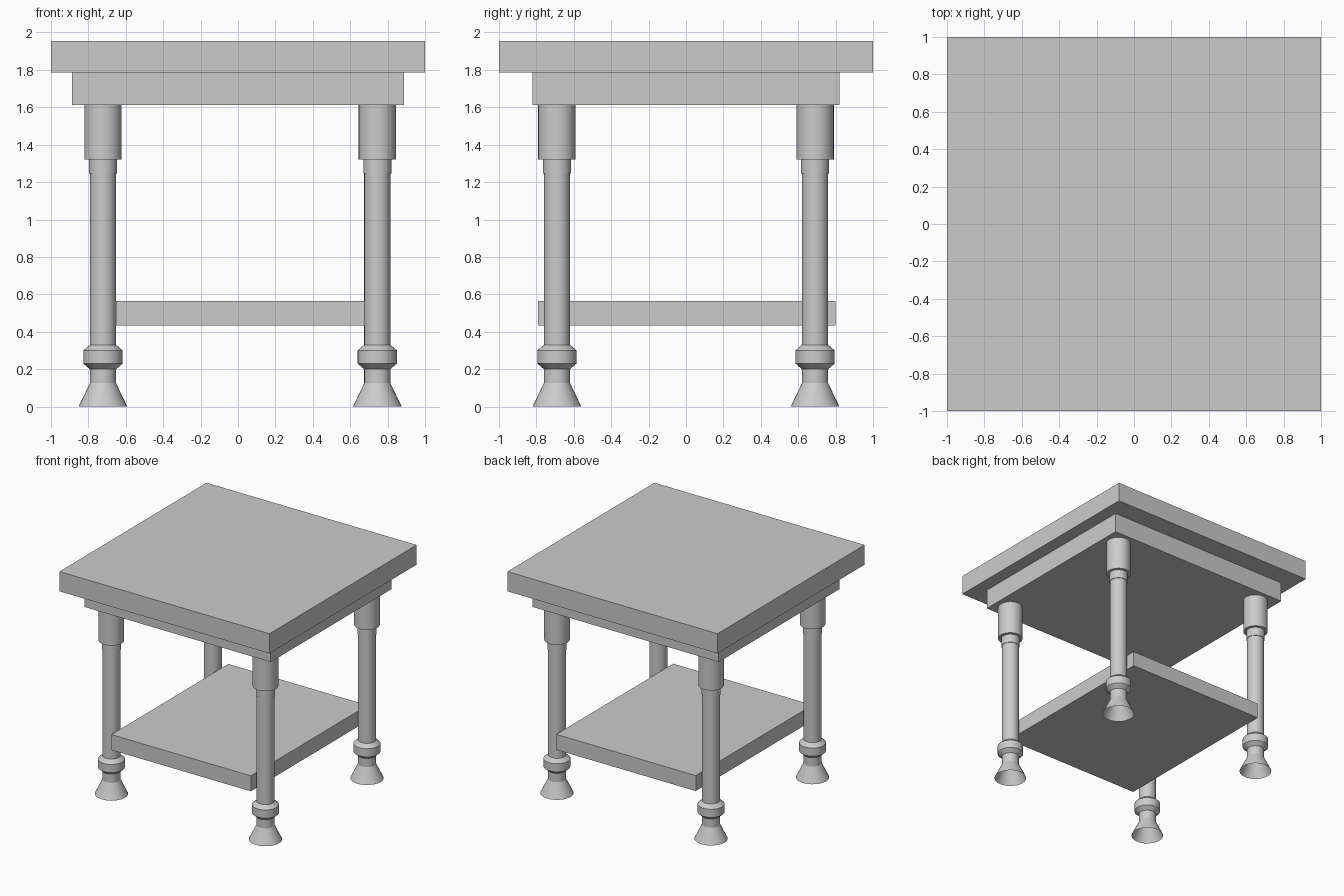
import bpy, bmesh, math
from mathutils import Matrix, Vector

cube = bpy.data.objects.get("Cube")
if cube:
    bpy.data.objects.remove(cube, do_unlink=True)

# Single plain grey finish
grey = bpy.data.materials.new("light_grey")
grey.use_nodes = True
colour = (0.6, 0.6, 0.6, 1)
grey.diffuse_color = colour
grey.node_tree.nodes["Principled BSDF"].inputs["Base Color"].default_value = colour


def add_object(name, bm):
    mesh = bpy.data.meshes.new(name)
    bm.to_mesh(mesh)
    bm.free()
    mesh.materials.append(grey)
    obj = bpy.data.objects.new(name, mesh)
    bpy.context.collection.objects.link(obj)
    return obj


def slab(name, low, high):
    low, high = Vector(low), Vector(high)
    bm = bmesh.new()
    bmesh.ops.create_cube(bm, size=1, matrix=Matrix.Translation((low + high) / 2)
                          @ Matrix.Diagonal((*(high - low), 1)))
    return add_object(name, bm)


# Turned leg outline as (radius, height), open under the foot
LEG_PROFILE = [
    (0.13, 0), (0.07, 0.125), (0.07, 0.2), (0.105, 0.23), (0.105, 0.3),
    (0.07, 0.33), (0.07, 1.245), (0.075, 1.245), (0.075, 1.32),
    (0.1, 1.32), (0.1, 1.62),
]


def turned_leg(name, x, y):
    bm = bmesh.new()
    points = [bm.verts.new((r, 0, z)) for r, z in LEG_PROFILE]
    edges = [bm.edges.new(pair) for pair in zip(points, points[1:])]
    bmesh.ops.spin(bm, geom=points + edges, cent=(0, 0, 0), axis=(0, 0, 1),
                   angle=math.tau, steps=32)
    bmesh.ops.remove_doubles(bm, verts=bm.verts, dist=0.0005)
    bmesh.ops.recalc_face_normals(bm, faces=bm.faces)
    # Make sure the wall faces outward
    side = max(bm.faces, key=lambda f: f.calc_area())
    centre = side.calc_center_median()
    if side.normal.x * centre.x + side.normal.y * centre.y < 0:
        bmesh.ops.reverse_faces(bm, faces=bm.faces)
    leg = add_object(name, bm)
    leg.location = (x, y, 0)
    bpy.ops.object.select_all(action='DESELECT')
    leg.select_set(True)
    bpy.context.view_layer.objects.active = leg
    bpy.ops.object.shade_smooth_by_angle(angle=math.radians(25))


# Top, apron and lower shelf
slab("table_top", (-1, -1, 1.785), (1, 1, 1.955))
slab("apron", (-0.887, -0.822, 1.613), (0.887, 0.822, 1.785))
slab("lower_shelf", (-0.653, -0.79, 0.432), (0.675, 0.8, 0.565))

# Four legs
for depth, y in (("front", -0.69), ("back", 0.69)):
    for side, x in (("right", -0.722), ("left", 0.745)):
        turned_leg(f"{depth}_{side}_leg", x, y)
